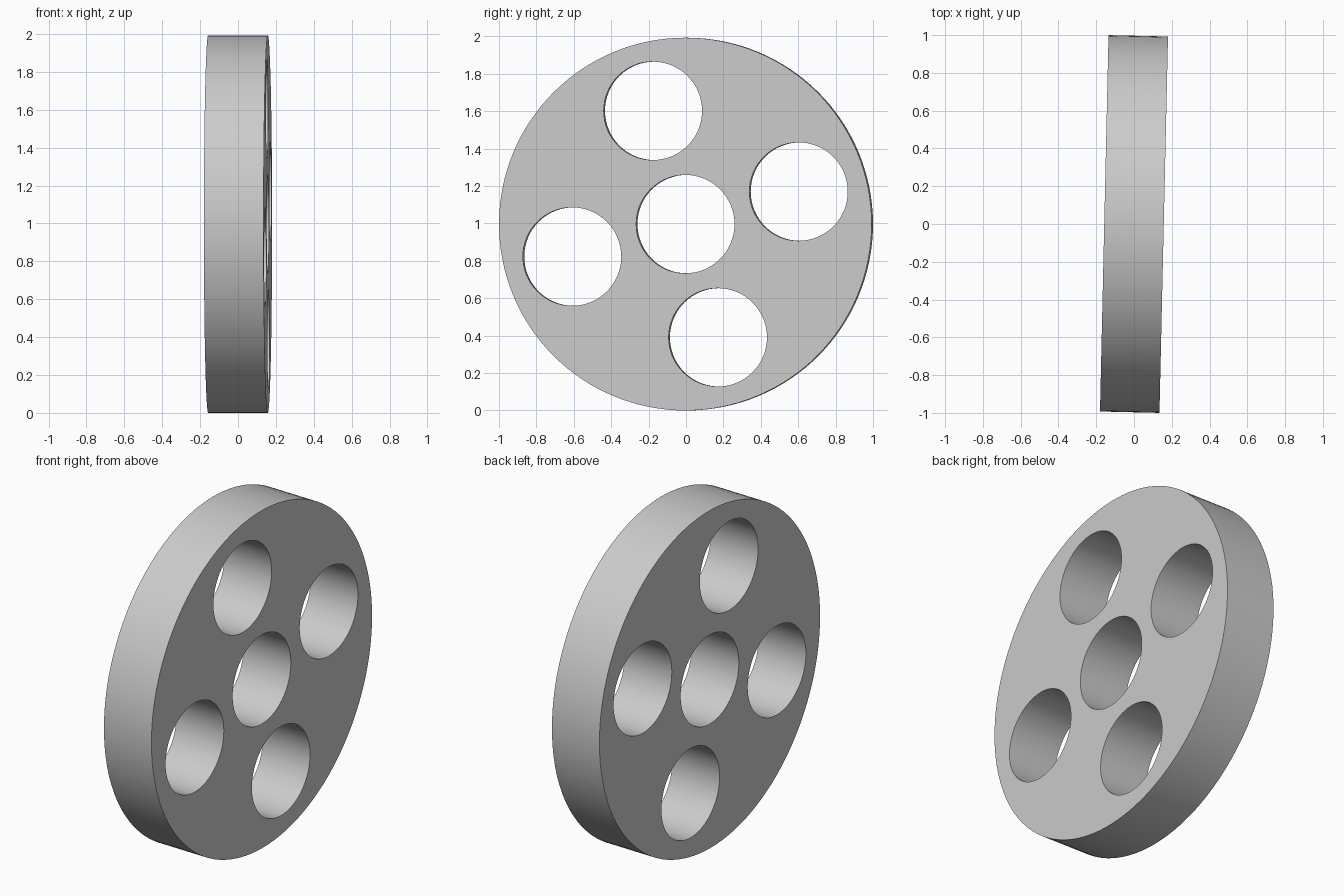
import bpy
import bmesh
from math import radians, sin, cos
from mathutils import Matrix

RADIUS, THICKNESS = 0.9965, 0.315
HOLE_RADIUS, PITCH_RADIUS = 0.263, 0.63
HOLE_COUNT, HOLE_START = 4, 16.0
YAW = -1.3

cube = bpy.data.objects.get("Cube")
if cube:
    bpy.data.objects.remove(cube, do_unlink=True)

grey = bpy.data.materials.new("light_grey")
grey.use_nodes = True
grey.diffuse_color = (0.6, 0.6, 0.6, 1)
grey.node_tree.nodes["Principled BSDF"].inputs["Base Color"].default_value = (0.6, 0.6, 0.6, 1)


def cylinders(name, centres, radius, depth, segments):
    """One object holding a cylinder along x at each (y, z) centre."""
    bm = bmesh.new()
    for y, z in centres:
        bmesh.ops.create_cone(
            bm, cap_ends=True, segments=segments, radius1=radius, radius2=radius, depth=depth,
            matrix=Matrix.Translation((0, y, z)) @ Matrix.Rotation(radians(90), 4, "Y"))
    mesh = bpy.data.meshes.new(name)
    bm.to_mesh(mesh)
    bm.free()
    mesh.materials.append(grey)
    obj = bpy.data.objects.new(name, mesh)
    bpy.context.collection.objects.link(obj)
    obj.location.z = RADIUS
    obj.rotation_euler.z = radians(YAW)
    return obj


# Round plate standing on its rim
disc = cylinders("disc", [(0, 0)], RADIUS, THICKNESS, 128)

# Centre bore and the ring of equal holes around it
angles = [radians(HOLE_START + i * 360 / HOLE_COUNT) for i in range(HOLE_COUNT)]
centres = [(0, 0)] + [(PITCH_RADIUS * cos(a), PITCH_RADIUS * sin(a)) for a in angles]
cutter = cylinders("hole_cutters", centres, HOLE_RADIUS, THICKNESS * 2, 64)
cutter.hide_render = True

# Cut the holes, then drop the cutters
cut = disc.modifiers.new("holes", "BOOLEAN")
cut.operation = "DIFFERENCE"
cut.solver = "EXACT"
cut.object = cutter
bpy.ops.object.select_all(action="DESELECT")
bpy.context.view_layer.objects.active = disc
disc.select_set(True)
bpy.ops.object.modifier_apply(modifier=cut.name)
bpy.data.objects.remove(cutter, do_unlink=True)

# Smooth round walls with crisp rims
bpy.ops.object.shade_smooth_by_angle(angle=radians(30))
